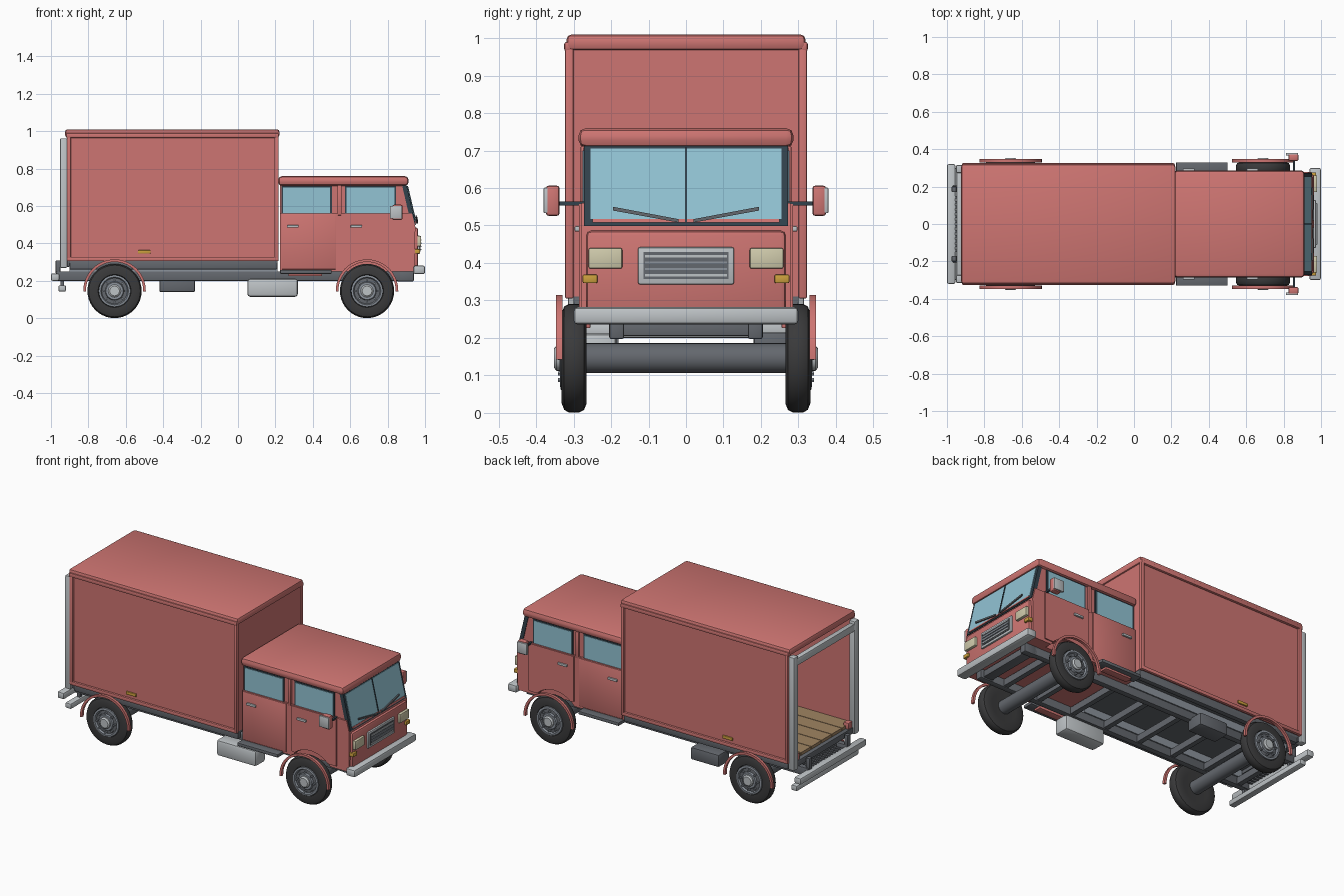
import bpy, bmesh, math

if "Cube" in bpy.data.objects:
    bpy.data.objects.remove(bpy.data.objects["Cube"])

def material(name, r, g, b):
    lin = [((c / 255 + 0.055) / 1.055) ** 2.4 for c in (r, g, b)]
    m = bpy.data.materials.new(name)
    m.diffuse_color = (*lin, 1)
    m.use_nodes = True
    m.node_tree.nodes["Principled BSDF"].inputs["Base Color"].default_value = m.diffuse_color
    return m

RED = material("red paint", 206, 117, 114)
LIGHT = material("light metal", 190, 195, 198)
STEEL = material("steel", 140, 147, 156)
DARK = material("dark grey", 100, 104, 110)
TYRE = material("rubber", 58, 58, 59)
GLASS = material("glass", 146, 195, 212)
TRIM = material("dark trim", 50, 66, 76)
CREAM = material("lamp cream", 208, 203, 172)
AMBER = material("amber", 204, 160, 62)
WOOD = material("wood", 160, 132, 98)

def finish(name, bm, mat, bevel=0.0, segments=2):
    if bevel:
        bmesh.ops.bevel(bm, geom=bm.edges[:], offset=bevel, segments=segments,
                        affect='EDGES', profile=0.5, clamp_overlap=True)
    bmesh.ops.recalc_face_normals(bm, faces=bm.faces[:])
    me = bpy.data.meshes.new(name)
    bm.to_mesh(me)
    bm.free()
    me.materials.append(mat)
    ob = bpy.data.objects.new(name, me)
    bpy.context.collection.objects.link(ob)
    return ob

def prism(name, pts, y0, y1, mat, bevel=0.0):
    """Extrude an xz outline from y0 to y1."""
    bm = bmesh.new()
    f = bm.faces.new([bm.verts.new((x, y0, z)) for x, z in pts])
    ext = bmesh.ops.extrude_face_region(bm, geom=[f])
    vs = [v for v in ext["geom"] if isinstance(v, bmesh.types.BMVert)]
    bmesh.ops.translate(bm, verts=vs, vec=(0, y1 - y0, 0))
    return finish(name, bm, mat, bevel)

def box(name, x, y, z, mat, bevel=0.0):
    return prism(name, [(x[0], z[0]), (x[1], z[0]), (x[1], z[1]), (x[0], z[1])],
                 y[0], y[1], mat, bevel)

def pair(fn, name, *args):
    """Build a part on both sides; y range is the third-from-start argument."""
    for s, side in ((-1, "right"), (1, "left")):
        a = list(args)
        i = 1
        a[i:i + 1] = [(s * a[i][0], s * a[i][1])] if fn is box else [s * a[i][0], s * a[i][1]]
        fn(f"{side}_{name}", *a)

def lathe(name, profile, cx, cz, side, mat, n=32):
    """Spin (radius, y) points about a sideways axis."""
    bm = bmesh.new()
    rings = []
    for r, y in profile:
        rings.append([bm.verts.new((cx + r * math.cos(2 * math.pi * k / n), side * y,
                                    cz + r * math.sin(2 * math.pi * k / n))) for k in range(n)])
    for a, b in zip(rings, rings[1:]):
        for k in range(n):
            bm.faces.new((a[k], a[(k + 1) % n], b[(k + 1) % n], b[k]))
    bm.faces.new(rings[0])
    bm.faces.new(rings[-1])
    return finish(name, bm, mat)

def arc(cx, r, a0, a1, n=16):
    return [(cx + r * math.cos(math.radians(a0 + (a1 - a0) * k / n)),
             0.148 + r * math.sin(math.radians(a0 + (a1 - a0) * k / n))) for k in range(n + 1)]

FRONT, REAR = 0.69, -0.66

# wheels, hubs, axles and fender arches
for cx, end in ((FRONT, "front"), (REAR, "rear")):
    lathe(f"{end}_axle", [(0.04, -0.27), (0.04, 0.27)], cx, 0.146, 1, DARK, 24)
    for s, side in ((-1, "right"), (1, "left")):
        n = f"{end}_{side}_"
        lathe(n + "tyre", [(0.085, 0.268), (0.12, 0.265), (0.138, 0.272), (0.145, 0.285),
                           (0.145, 0.312), (0.138, 0.325), (0.12, 0.332), (0.088, 0.330),
                           (0.084, 0.318)], cx, 0.146, s, TYRE, 40)
        lathe(n + "rim", [(0.085, 0.31), (0.085, 0.334), (0.074, 0.336), (0.068, 0.325),
                          (0.05, 0.328), (0.046, 0.338)], cx, 0.146, s, STEEL)
        lathe(n + "rim_gap", [(0.069, 0.322), (0.069, 0.3262), (0.052, 0.3285)], cx, 0.146, s, DARK)
        lathe(n + "hub", [(0.034, 0.33), (0.034, 0.345), (0.026, 0.352)], cx, 0.146, s, LIGHT, 20)
        for k in range(8):
            a = math.pi * k / 4
            lathe(f"{n}bolt_{k}", [(0.006, 0.324), (0.006, 0.342)], cx + 0.058 * math.cos(a),
                  0.146 + 0.058 * math.sin(a), s, STEEL, 6)
    pair(prism, f"{end}_fender", arc(cx, 0.167, -2, 182, 28) + arc(cx, 0.153, 182, -2, 28),
         (0.330, 0.347), RED)

# chassis rails, cross members and body subframe
pair(box, "chassis_rail", (-0.97, 0.87), (0.17, 0.205), (0.20, 0.25), DARK, 0.003)
for k in range(8):
    x = -0.9 + k * 0.235
    box(f"cross_member_{k}", (x, x + 0.03), (-0.175, 0.175), (0.205, 0.245), DARK)
pair(box, "subframe_rail", (-0.9, 0.21), (0.27, 0.3), (0.262, 0.31), DARK, 0.003)
pair(box, "inner_subframe_rail", (-0.9, 0.21), (0.165, 0.21), (0.25, 0.30), STEEL)
box("subframe_plate", (-0.9, 0.21), (-0.3, 0.3), (0.295, 0.312), DARK)
box("front_beam", (0.86, 0.92), (-0.2, 0.2), (0.205, 0.245), DARK, 0.004)
pair(box, "front_beam_mount", (0.85, 0.94), (0.165, 0.205), (0.197, 0.255), DARK, 0.006)
box("fuel_tank", (0.05, 0.32), (-0.285, -0.185), (0.115, 0.212), LIGHT, 0.015)
box("battery_box", (-0.42, -0.23), (0.18, 0.285), (0.14, 0.215), DARK, 0.008)

# cargo body, open at the back
pair(box, "cargo_wall", (-0.915, 0.21), (0.297, 0.311), (0.31, 0.975), RED)
box("cargo_front_wall", (0.195, 0.212), (-0.305, 0.305), (0.31, 0.975), RED)
box("cargo_roof", (-0.925, 0.222), (-0.319, 0.319), (0.967, 1.01), RED, 0.014)
pair(box, "cargo_top_rail", (-0.92, 0.218), (0.305, 0.325), (0.965, 0.99), RED, 0.006)
pair(box, "cargo_bottom_rail", (-0.915, 0.215), (0.305, 0.323), (0.305, 0.328), RED, 0.005)
for x, n in ((-0.915, "rear"), (0.195, "front")):
    pair(box, f"cargo_{n}_edge", (x, x + 0.022), (0.3, 0.323), (0.305, 0.98), RED, 0.005)
for k in range(6):
    y = -0.296 + k * 0.0988
    box(f"floor_plank_{k}", (-0.915, 0.196), (y, y + 0.095), (0.312, 0.33), WOOD)
pair(box, "side_marker", (-0.535, -0.468), (0.308, 0.320), (0.346, 0.364), AMBER, 0.003)

# rear frame, step and lower bar
pair(box, "rear_post", (-0.952, -0.912), (0.272, 0.315), (0.27, 0.962), LIGHT, 0.007)
box("rear_header", (-0.948, -0.915), (-0.29, 0.29), (0.90, 0.945), LIGHT, 0.006)
pair(box, "rear_corner_block", (-0.935, -0.90), (0.235, 0.275), (0.31, 0.35), RED, 0.005)
box("rear_sill", (-0.94, -0.9), (-0.3, 0.3), (0.275, 0.312), DARK, 0.004)
box("rear_bumper", (-1.0, -0.955), (-0.32, 0.32), (0.2, 0.24), LIGHT, 0.009)
box("lower_bar", (-0.96, -0.92), (-0.3, 0.3), (0.143, 0.176), LIGHT, 0.007)
pair(box, "lower_bar_hanger", (-0.95, -0.93), (0.18, 0.2), (0.17, 0.205), DARK)
pair(box, "rear_hinge", (-0.975, -0.95), (0.17, 0.2), (0.24, 0.31), DARK, 0.004)
for k in range(12):
    y = -0.15 + k * 0.026
    box(f"step_slat_{k}", (-0.957, -0.90), (y, y + 0.014), (0.222, 0.236), DARK)

# cab shell with wheel arches
nose = [(0.945, 0.25), (0.948, 0.49), (0.93, 0.56), (0.225, 0.56)]
prism("cab_core", [(0.225, 0.25)] + nose, -0.235, 0.235, RED)
pair(prism, "cab_side", [(0.225, 0.25)] + arc(FRONT, 0.165, 141.8, 38.2) + nose, (0.235, 0.279), RED)
prism("cab_upper", [(0.225, 0.55), (0.932, 0.55), (0.896, 0.72), (0.225, 0.72)], -0.268, 0.268, RED)
box("cab_roof", (0.215, 0.912), (-0.287, 0.287), (0.708, 0.76), RED, 0.02)
box("nose_panel", (0.93, 0.963), (-0.266, 0.266), (0.255, 0.486), RED, 0.013)

# doors, side windows and handles
pair(box, "rear_door", (0.232, 0.525), (0.275, 0.286), (0.262, 0.558), RED, 0.004)
pair(prism, "front_door", [(0.56, 0.558), (0.56, 0.282)] + arc(FRONT, 0.168, 130, 45)
     + [(0.865, 0.268), (0.865, 0.558)], (0.275, 0.286), RED)
pair(box, "middle_pillar", (0.532, 0.553), (0.262, 0.281), (0.55, 0.712), RED, 0.003)
for x0, x1, n in ((0.232, 0.502, "rear"), (0.572, 0.845, "front")):
    pair(box, f"{n}_window_frame", (x0, x1), (0.262, 0.273), (0.553, 0.708), TRIM)
    pair(box, f"{n}_window", (x0 + 0.009, x1 - 0.009), (0.265, 0.276), (0.562, 0.70), GLASS)
    hx = x0 + 0.03
    pair(box, f"{n}_door_handle", (hx, hx + 0.062), (0.284, 0.297), (0.484, 0.498), LIGHT, 0.003)
pair(box, "running_board", (0.225, 0.5), (0.265, 0.33), (0.238, 0.258), DARK, 0.004)
pair(box, "door_sill", (0.27, 0.45), (0.255, 0.30), (0.226, 0.242), RED, 0.003)

# windscreen, laid on a slope
def screen(name, t0, t1, y0, y1, off, mat):
    def at(t, d):
        return (0.947 - 0.05 * t + d, 0.498 + 0.214 * t)
    prism(name, [at(t0, -0.02), at(t0, off), at(t1, off), at(t1, -0.02)], y0, y1, mat)

screen("windscreen_frame", 0, 1, -0.272, 0.272, 0.004, TRIM)
screen("windscreen_sill", 0.045, 0.09, -0.25, 0.25, 0.009, RED)
screen("windscreen_glass", 0.09, 0.97, -0.255, 0.255, 0.007, GLASS)
screen("windscreen_divider", 0.05, 0.98, -0.003, 0.003, 0.011, TRIM)
for s, n in ((-1, "right"), (1, "left")):
    bm = bmesh.new()
    quad = [(0.963, 0.02, 0.508), (0.963, 0.02, 0.517), (0.957, 0.195, 0.550), (0.957, 0.195, 0.540)]
    f = bm.faces.new([bm.verts.new((x, s * y, z)) for x, y, z in quad])
    ext = bmesh.ops.extrude_face_region(bm, geom=[f])
    bmesh.ops.translate(bm, verts=[v for v in ext["geom"] if isinstance(v, bmesh.types.BMVert)],
                        vec=(-0.008, 0, 0))
    finish(n + "_wiper", bm, DARK)

# grille, lamps and bumper
box("grille_frame", (0.95, 0.973), (-0.128, 0.128), (0.343, 0.442), LIGHT, 0.005)
box("grille_mesh", (0.96, 0.976), (-0.113, 0.113), (0.357, 0.429), DARK)
for k in range(4):
    z = 0.364 + k * 0.017
    box(f"grille_slat_{k}", (0.97, 0.980), (-0.11, 0.11), (z, z + 0.006),
        LIGHT if k in (0, 3) else STEEL)
pair(box, "headlamp", (0.95, 0.979), (0.17, 0.26), (0.385, 0.44), CREAM, 0.005)
pair(box, "indicator", (0.94, 0.974), (0.236, 0.276), (0.346, 0.369), AMBER, 0.004)
box("front_bumper", (0.938, 1.0), (-0.3, 0.3), (0.236, 0.282), LIGHT, 0.011)

# mirrors on arms
pair(box, "mirror_arm", (0.85, 0.862), (0.26, 0.345), (0.554, 0.564), TRIM)
pair(box, "mirror_housing", (0.825, 0.88), (0.337, 0.374), (0.525, 0.607), RED, 0.009)
pair(box, "mirror_plate", (0.812, 0.878), (0.366, 0.380), (0.533, 0.601), LIGHT, 0.003)

# smooth curved surfaces, keep hard edges
bpy.ops.object.select_all(action='SELECT')
bpy.context.view_layer.objects.active = bpy.data.objects["cab_roof"]
bpy.ops.object.shade_smooth_by_angle(angle=math.radians(35))
